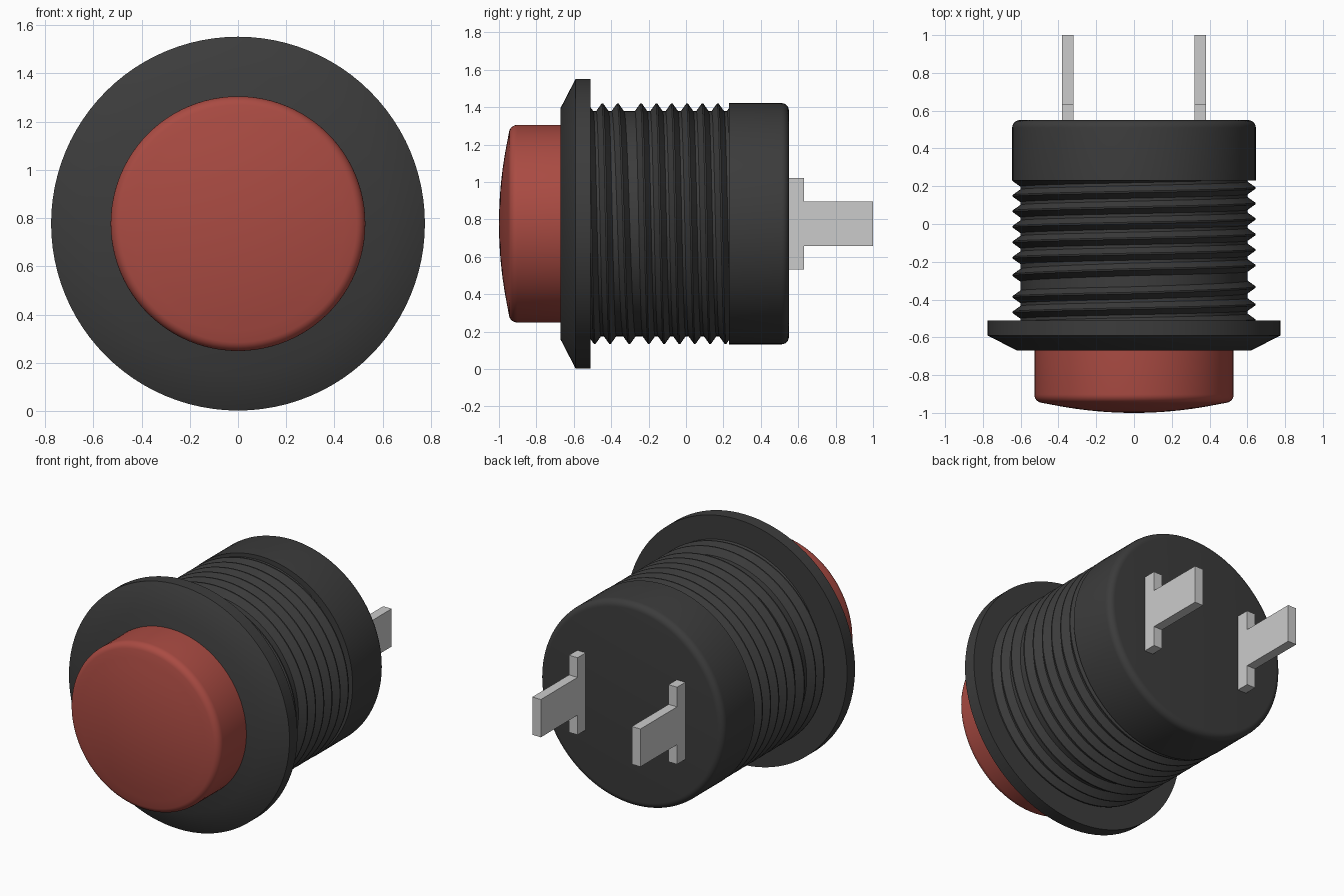
import bpy, bmesh, math
from mathutils import Vector

if "Cube" in bpy.data.objects:
    bpy.data.objects.remove(bpy.data.objects["Cube"])

CZ = 0.777       # height of the button axis
SEG = 96


def material(name, rgb):
    m = bpy.data.materials.new(name)
    m.diffuse_color = (*rgb, 1)
    m.use_nodes = True
    m.node_tree.nodes["Principled BSDF"].inputs["Base Color"].default_value = m.diffuse_color
    return m


def finish(bm, name, mat=None, smooth=True):
    bmesh.ops.recalc_face_normals(bm, faces=bm.faces)
    me = bpy.data.meshes.new(name)
    bm.to_mesh(me)
    bm.free()
    ob = bpy.data.objects.new(name, me)
    bpy.context.collection.objects.link(ob)
    if mat:
        me.materials.append(mat)
    if smooth:
        bpy.ops.object.select_all(action='DESELECT')
        ob.select_set(True)
        bpy.context.view_layer.objects.active = ob
        bpy.ops.object.shade_smooth_by_angle(angle=math.radians(30))
    return ob


def lathe(name, profile, mat):
    """Spin (radius, y) points around the button axis."""
    bm = bmesh.new()
    vs = [bm.verts.new((r, y, CZ)) for r, y in profile]
    es = [bm.edges.new(p) for p in zip(vs, vs[1:])]
    bmesh.ops.spin(bm, geom=vs + es, cent=(0, 0, CZ), axis=(0, 1, 0),
                   angle=2 * math.pi, steps=SEG, use_merge=True)
    bmesh.ops.remove_doubles(bm, verts=bm.verts, dist=1e-5)
    return finish(bm, name, mat)


def arc(cr, cy, rad, a0, a1, n=6):
    return [(cr + rad * math.cos(math.radians(a0 + (a1 - a0) * i / n)),
             cy + rad * math.sin(math.radians(a0 + (a1 - a0) * i / n)))
            for i in range(n + 1)]


dark = material("dark_plastic", (0.045, 0.045, 0.045))
red = material("red_plastic", (0.40, 0.07, 0.055))

# Housing: bevelled flange, thread core and rounded rear body
lathe("housing", [(0, -0.67), (0.62, -0.67), (0.775, -0.59), (0.775, -0.51),
                  (0.602, -0.51), (0.602, 0.23), (0.645, 0.23)]
      + arc(0.605, 0.51, 0.04, 0, 90) + [(0, 0.55)], dark)

# Button cap: straight side, rounded rim, shallow dome
dome = [(0.49 * (1 - i / 10), -1 + 0.055 * (1 - i / 10) ** 2) for i in range(11)]
lathe("button_cap", [(0.528, -0.67)] + arc(0.483, -0.902, 0.045, 0, -78) + dome[1:], red)

# Screw thread: triangular ridge along a helix, with one wider turn
bm = bmesh.new()
prev = None
T0, T1 = -2.2, 7.1
steps = int((T1 - T0) * SEG)
for i in range(steps + 1):
    t = T0 + (T1 - T0) * i / steps
    y = -0.365 + 0.082 * t + 0.043 * min(max(t, 0), 1)
    a = math.pi / 2 - 2 * math.pi * t
    ring = [bm.verts.new((r * math.cos(a), y + dy, CZ + r * math.sin(a)))
            for r, dy in ((0.598, -0.036), (0.643, -0.004), (0.643, 0.004), (0.598, 0.036))]
    if prev:
        for k in range(3):
            bm.faces.new((prev[k], prev[k + 1], ring[k + 1], ring[k]))
    else:
        bm.faces.new(ring)
    prev = ring
bm.faces.new(prev)
finish(bm, "screw_thread", dark)

# Two T-shaped terminals
T_SHAPE = [(0.55, -0.245), (0.632, -0.245), (0.632, -0.12), (1.0, -0.12),
           (1.0, 0.12), (0.632, 0.12), (0.632, 0.245), (0.55, 0.245)]
for side, x in (("left", -0.35), ("right", 0.35)):
    bm = bmesh.new()
    f = bm.faces.new([bm.verts.new((x - 0.03, y, CZ + z)) for y, z in T_SHAPE])
    ext = bmesh.ops.extrude_face_region(bm, geom=[f], use_keep_orig=True)
    bmesh.ops.translate(bm, vec=Vector((0.06, 0, 0)),
                        verts=[g for g in ext["geom"] if isinstance(g, bmesh.types.BMVert)])
    finish(bm, side + "_terminal", smooth=False)
